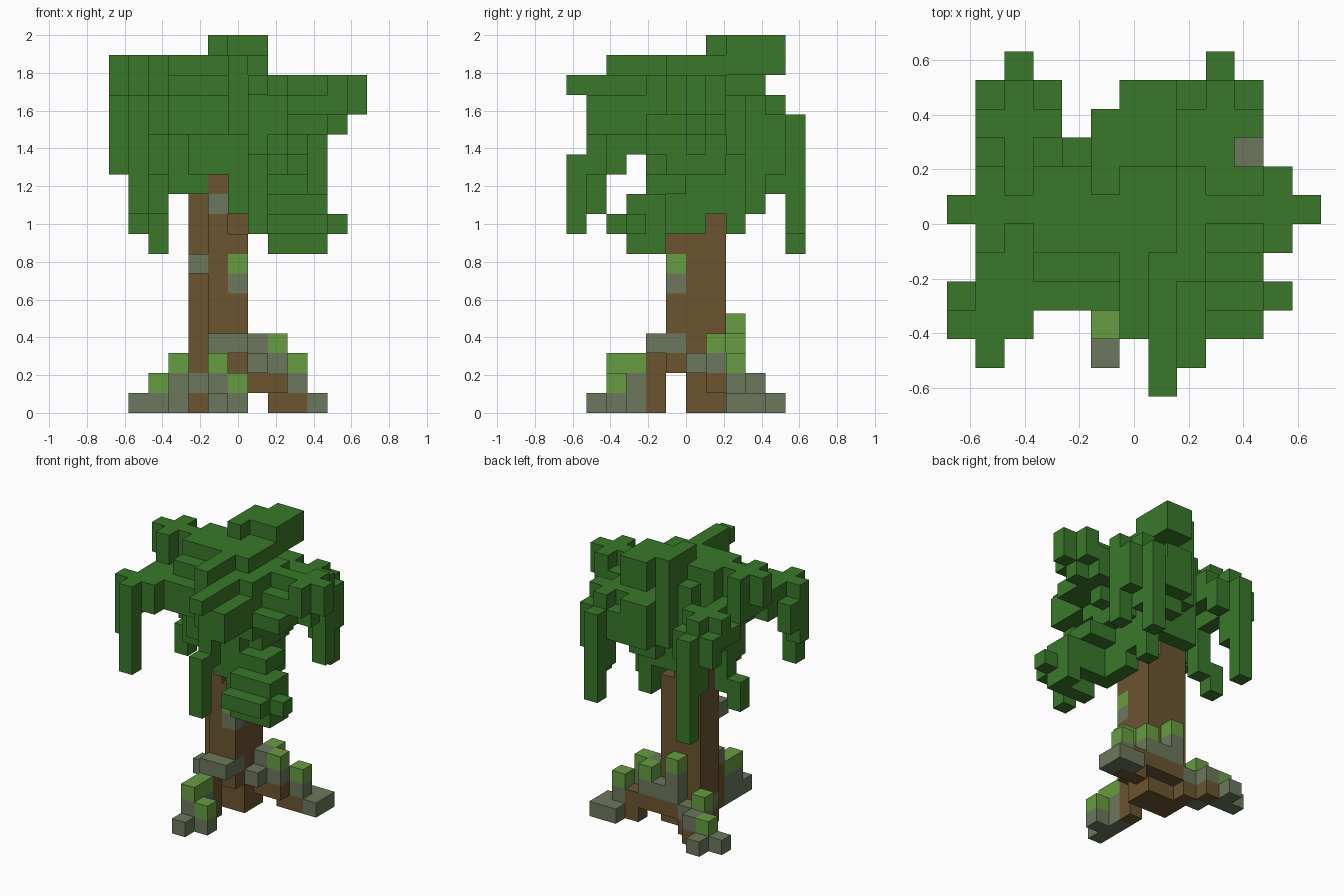
import bpy
import bmesh
from mathutils import Vector

cube = bpy.data.objects.get("Cube")
if cube:
    bpy.data.objects.remove(cube, do_unlink=True)

CELL = 2 / 19
ORIGIN = Vector((-6.5, -6, 0)) * CELL


def material(name, colour):
    mat = bpy.data.materials.new(name)
    mat.use_nodes = True
    mat.diffuse_color = (*colour, 1)
    mat.node_tree.nodes["Principled BSDF"].inputs["Base Color"].default_value = (*colour, 1)
    return mat


LEAF = material("leaf green", (.042, .19, .023))
MOSS = material("moss green", (.135, .34, .054))
STONE = material("stone grey", (.15, .185, .108))
BARK = material("bark brown", (.15, .09, .031))


def block(name, mat, xs, ys, zs):
    """Box covering inclusive cell ranges along x, y and z; a single int is one cell."""
    spans = [(s, s) if isinstance(s, int) else s for s in (xs, ys, zs)]
    low = Vector([s[0] for s in spans]) * CELL + ORIGIN
    high = Vector([s[1] + 1 for s in spans]) * CELL + ORIGIN
    bm = bmesh.new()
    bmesh.ops.create_cube(bm, size=1)
    for v in bm.verts:
        v.co = [(a + b) / 2 + c * (b - a) for a, b, c in zip(low, high, v.co)]
    mesh = bpy.data.meshes.new(name)
    bm.to_mesh(mesh)
    bm.free()
    mesh.materials.append(mat)
    bpy.context.collection.objects.link(bpy.data.objects.new(name, mesh))


# Trunk with stones and moss set into it
block("trunk_left", BARK, 6, (6, 7), (0, 9))
block("trunk_middle", BARK, 5, (6, 7), (0, 11))
block("trunk_right_foot", BARK, 4, (6, 7), 0)
block("trunk_right_stone", STONE, 4, (6, 7), 1)
block("trunk_right", BARK, 4, (6, 7), (2, 10))
block("trunk_front_foot", BARK, (5, 6), 5, 2)
block("trunk_front_low", BARK, (5, 6), 5, (4, 5))
block("trunk_front_middle", BARK, 5, 5, (6, 9))
block("trunk_front_top", BARK, 5, 5, 11)
block("trunk_front_branch", BARK, 6, 5, 8)
block("trunk_stone_low", STONE, 6, 5, 6)
block("trunk_moss", MOSS, 6, 5, 7)
block("trunk_stone_side", STONE, 4, 5, 7)
block("trunk_stone_top", STONE, 5, 5, 10)

# Front root
block("front_root", BARK, 5, 4, (0, 2))
block("front_root_ledge", STONE, (5, 6), (4, 5), 3)
block("front_root_stone", STONE, 5, (2, 3), (0, 1))
block("front_root_tip", STONE, 5, 1, 0)
block("front_root_side", STONE, 6, 2, 0)
block("front_root_moss", MOSS, 5, (2, 3), 2)
block("front_root_side_moss", MOSS, 6, 2, 1)

# Left root
block("left_root", BARK, (7, 8), (7, 8), 1)
block("left_root_foot", BARK, (8, 9), 8, 0)
block("left_root_tip", STONE, 10, (8, 9), 0)
block("left_root_tip_side", STONE, 9, 9, 0)
block("left_root_stone", STONE, 9, 8, 1)
block("left_root_moss", MOSS, 9, 8, 2)
block("left_root_shelf", STONE, (7, 8), 7, 2)
block("left_root_front_stone", STONE, 7, 6, 2)
block("left_root_upper_stone", STONE, 7, 7, 3)
block("left_root_upper_moss", MOSS, 8, 7, 3)

# Back root
block("back_root", BARK, 4, 8, 0)
block("back_root_upper", BARK, (5, 6), 8, 1)
block("back_root_stone", STONE, (5, 7), 8, 2)
block("back_root_upper_stone", STONE, 5, 8, 3)
block("back_root_moss", MOSS, 7, 8, 3)
block("back_root_upper_moss", MOSS, 5, 8, 4)

# Right root
block("right_root_inner", STONE, 4, 8, 1)
block("right_root_stone", STONE, 3, 8, (0, 1))
block("right_root_foot", BARK, 3, 9, 0)
block("right_root_foot_stone", STONE, 3, 9, 1)
block("right_root_outer", STONE, 2, 9, 0)
block("right_root_tip_back", STONE, 2, 10, 0)
block("right_root_tip_side", STONE, 1, 9, 0)
block("right_root_moss", MOSS, 3, 8, 2)
block("right_root_low_moss", MOSS, 2, 9, 1)

# Crown core and peak
block("crown_core", LEAF, (3, 8), (4, 7), (14, 16))
block("crown_core_back", LEAF, (4, 8), 8, (13, 15))
block("crown_core_front", LEAF, (4, 7), 3, (14, 15))
block("crown_front_corner", LEAF, 3, 3, 14)
block("crown_under", LEAF, (4, 8), (4, 7), 13)
block("crown_under_lower", LEAF, (4, 7), (4, 7), 12)
block("crown_under_side", LEAF, 8, (5, 7), 12)
block("crown_under_right", LEAF, (3, 4), (5, 6), (11, 13))
block("crown_under_left", LEAF, 7, (4, 7), (10, 11))
block("crown_under_front", LEAF, 6, (4, 5), (10, 11))
block("crown_under_back", LEAF, 7, 8, (9, 12))
block("crown_under_back_collar", LEAF, (4, 6), 8, (11, 12))
block("crown_plate", LEAF, (3, 7), (5, 7), 17)
block("crown_front_ridge", LEAF, 6, (2, 4), 17)
block("crown_peak_step", LEAF, 5, (7, 9), (16, 18))
block("crown_back_step", LEAF, 4, 8, 16)
block("crown_peak", LEAF, (6, 7), (8, 10), (17, 18))

# Right frond, a plus shape with a stepped drop
block("right_frond", LEAF, (0, 2), 6, (16, 17))
block("right_frond_cross", LEAF, 1, (5, 7), (16, 17))
block("right_frond_base", LEAF, (2, 3), (4, 7), (14, 15))
block("right_frond_edge", LEAF, 1, (4, 7), 15)
block("right_frond_under", LEAF, 2, (6, 7), (12, 13))
block("right_drop_upper", LEAF, 2, 7, (10, 12))
block("right_drop", LEAF, 1, 7, (9, 10))

# Front right frond
block("front_right_frond", LEAF, (1, 3), (3, 4), (14, 15))
block("front_right_edge", LEAF, (0, 2), 2, (14, 15))
block("front_right_tip", LEAF, 0, 3, (13, 14))
block("front_right_tip_drop", LEAF, 0, 2, (12, 13))
block("front_right_drop", LEAF, 1, 1, (10, 15))

# Back right frond, a plus with lower corners
block("back_right_frond", LEAF, 2, (8, 10), (13, 15))
block("back_right_cross", LEAF, (1, 3), 9, (14, 15))
block("back_right_inner", LEAF, (1, 3), 8, 14)
block("back_right_edge", LEAF, (1, 3), 10, (13, 14))
block("back_right_under", LEAF, 2, 10, (11, 12))
block("back_right_drop", LEAF, 2, 11, (8, 14))

# Back frond
block("back_frond", LEAF, (6, 7), (9, 10), (13, 15))
block("back_frond_shoulder", LEAF, 8, (9, 10), (13, 14))
block("back_frond_side", LEAF, 5, 9, (13, 15))
block("back_frond_under", LEAF, (6, 7), 9, 12)

# Back left frond, a plus with lower corners
block("back_left_frond", LEAF, 9, (8, 10), (13, 15))
block("back_left_cross", LEAF, (8, 10), 9, (14, 15))
block("back_left_edge", LEAF, 10, (9, 10), (12, 14))
block("back_left_under", LEAF, 10, 9, (10, 11))
block("back_left_drop_root", LEAF, 9, 10, (11, 12))
block("back_left_drop", LEAF, 9, 11, (9, 14))

# Left frond, a plus shape
block("left_frond", LEAF, (9, 12), 6, (15, 16))
block("left_frond_cross", LEAF, 11, (5, 7), (15, 16))
block("left_frond_tip_under", LEAF, 11, 6, 14)
block("left_frond_base", LEAF, (9, 10), (5, 7), (14, 15))
block("left_frond_front", LEAF, (9, 10), 4, 14)
block("left_frond_under", LEAF, 9, 6, 13)

# Front frond with a long drop
block("front_frond", LEAF, (6, 7), (2, 3), (14, 16))
block("front_frond_shoulder", LEAF, 8, (2, 3), (14, 15))
block("front_frond_edge", LEAF, 7, 1, (12, 16))
block("front_frond_side", LEAF, 8, 1, (14, 15))
block("front_frond_tip", LEAF, 7, 0, 16)
block("front_drop", LEAF, 7, 0, (9, 12))

# Low front left bough, stepping out from the trunk
block("bough_upper", LEAF, (8, 9), (4, 5), 11)
block("bough_middle", LEAF, (8, 10), (3, 4), 10)
block("bough_edge", LEAF, (8, 10), (2, 4), 9)
block("bough_inner", LEAF, 7, (4, 6), 9)
block("bough_tip", LEAF, 11, 3, 9)
block("bough_bottom", LEAF, (8, 10), 3, 8)
block("bough_bottom_tip", LEAF, 10, 4, 8)
